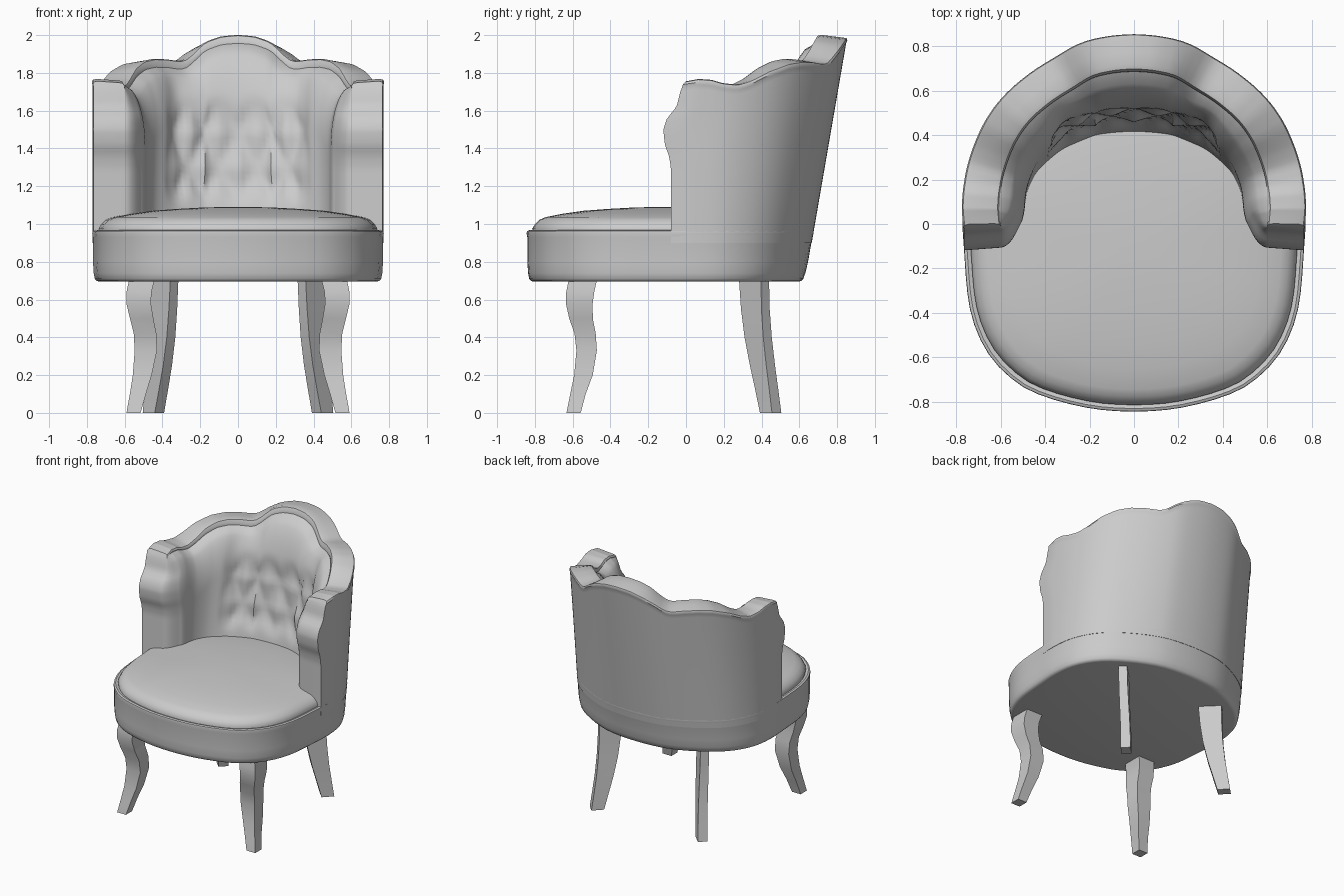
import bpy, bmesh, math
from mathutils import Vector

if "Cube" in bpy.data.objects:
    bpy.data.objects.remove(bpy.data.objects["Cube"])

# ---------- helpers ----------
def lerp_table(tab, x):
    if x <= tab[0][0]:
        return tab[0][1]
    for (a, fa), (b, fb) in zip(tab, tab[1:]):
        if x <= b:
            return fa + (fb - fa) * (x - a) / (b - a)
    return tab[-1][1]

def clamp(v):
    return max(0.0, min(1.0, v))

def make_object(name, verts, faces, angle=40):
    me = bpy.data.meshes.new(name)
    me.from_pydata(verts, [], faces)
    bm = bmesh.new()
    bm.from_mesh(me)
    bmesh.ops.recalc_face_normals(bm, faces=bm.faces)
    bm.to_mesh(me)
    bm.free()
    ob = bpy.data.objects.new(name, me)
    bpy.context.collection.objects.link(ob)
    bpy.ops.object.select_all(action='DESELECT')
    ob.select_set(True)
    bpy.context.view_layer.objects.active = ob
    bpy.ops.object.shade_smooth_by_angle(angle=math.radians(angle))
    return ob

def loft(name, rings, angle=40):
    """Closed rings joined by quads and capped at both ends."""
    n = len(rings[0])
    verts = [p for r in rings for p in r]
    faces = [(i*n + j, i*n + (j+1) % n, (i+1)*n + (j+1) % n, (i+1)*n + j)
             for i in range(len(rings) - 1) for j in range(n)]
    faces += [tuple(range(n)), tuple(range(len(verts) - n, len(verts)))]
    return make_object(name, verts, faces, angle)

# ---------- plan outline, right half from back centre to front centre ----------
HALF = [(-.2, .83), (0, .85), (.2, .83), (.33, .78), (.47, .69), (.6, .57), (.69, .43),
        (.75, .25), (.768, .05), (.762, -.1), (.735, -.38), (.66, -.57), (.54, -.7),
        (.41, -.77), (.2, -.825), (0, -.84), (-.2, -.825)]
dense = []
for i in range(1, len(HALF) - 2):
    a, b, c, d = (Vector(p) for p in HALF[i-1:i+3])
    for k in range(8):
        t = k / 8
        dense.append(0.5 * (2*b + (c - a)*t + (2*a - 5*b + 4*c - d)*t*t + (3*b - a - 3*c + d)*t**3))
dense.append(Vector(HALF[-2]))
arc = [0.0]
for p, q in zip(dense, dense[1:]):
    arc.append(arc[-1] + (q - p).length)
TOTAL = arc[-1]
XT = [(s, p.x) for s, p in zip(arc, dense)]
YT = [(s, p.y) for s, p in zip(arc, dense)]
END = next(s for s, y in YT if y <= -.095)      # arm front ends

def plan(s, z):
    """Outline point at signed arc length s; the back leans outward with height."""
    y = lerp_table(YT, abs(s))
    if y > 0:
        y *= 1 - .26 * (1.98 - z) / 1.28
    return Vector((math.copysign(lerp_table(XT, abs(s)), s), y))

def inset(s, z, d):
    e = .02
    t = (plan(s + e, z) - plan(s - e, z)).normalized() if abs(s) < TOTAL - e else Vector((-1, 0))
    return plan(s, z) - Vector((-t.y, t.x)) * d

# ---------- seat base ----------
N = 72
ss = [TOTAL * (2*i/N - 1) for i in range(N)]
rings = []
for z, d in [(.695, .035), (.698, .02), (.71, .01), (.74, .004), (.8, 0), (.93, 0),
             (.95, -.004), (.962, -.002), (.967, .01), (.96, .03)]:
    rings.append([(*inset(s, z, d), z) for s in ss])
loft("seat_base", rings)

# ---------- domed seat cushion ----------
rings = []
for k, z in [(.96, .94), (.965, .975), (.945, 1.0), (.915, 1.022), (.87, 1.036), (.75, 1.054),
             (.6, 1.07), (.42, 1.08), (.25, 1.087), (.1, 1.09)]:
    rings.append([(p.x*k, (p.y + .1)*k - .1, z) for p in (plan(s, .96) for s in ss)])
loft("seat_cushion", rings)

# ---------- scalloped, padded backrest ----------
RIM = [(0, 1.987), (.1, 1.98), (.2, 1.951), (.28, 1.91), (.35, 1.862), (.38, 1.85), (.42, 1.85),
       (.5, 1.858), (.6, 1.86), (.7, 1.848), (.82, 1.81), (.92, 1.762), (1.0, 1.738),
       (1.08, 1.745), (1.18, 1.763), (1.3, 1.768), (1.4, 1.755)]
FRONT = [(.9, -.08), (1.3, -.08), (1.36, -.09), (1.42, -.112), (1.5, -.12), (1.56, -.1),
         (1.62, -.05), (1.7, -.03), (1.74, -.015), (1.77, .01)]
Z0, ROWS, COLS = .9, 34, 120

def shell_point(s, z, d):
    p = inset(s, z, d)
    w = clamp((abs(s) - END + .3) / .3)
    return (p.x, p.y + (lerp_table(FRONT, z) + .1) * w, z)

def padding(s, t, h):
    """Extra inward thickness of the tufted inner pad."""
    a = clamp((END - abs(s)) / .22)
    b = clamp((1 - t) * (h - Z0) / .32)
    puff = math.sqrt(1 - (1 - a)**2) * math.sqrt(1 - (1 - b)**2)
    valley = 1 - .3 * math.exp(-((abs(s) - .5) / .09)**2) * t
    z = Z0 + t * (h - Z0)
    zone = clamp((.62 - abs(s)) / .15) * clamp((z - 1.1) / .1) * clamp((1.68 - z) / .15)
    u, v = s / .26, (z - 1.12) / .36
    tri = lambda q: abs((q % 1) - .5) * 2
    tuft = max(tri(u + v), tri(u - v))
    return .115 * puff * valley - .035 * zone * tuft

columns = []
for i in range(COLS + 1):
    s = END * math.sin(math.pi / 2 * (2*i/COLS - 1))
    h = lerp_table(RIM, abs(s)) - .03
    lift = .022 * clamp((1.1 - abs(s)) / .3)
    levels = [j / ROWS for j in range(ROWS + 1)]
    col = [shell_point(s, Z0 + (h - Z0)*t, -.002) for t in levels]
    for d, dz in [(-.006, .012), (0, .026), (.02, .03), (.08, .026 + lift*.5),
                  (.135, .022 + lift), (.155, .018 + lift), (.162, .005 + lift*.5)]:
        col.append(shell_point(s, h + dz, d))
    col += [shell_point(s, Z0 + (h - Z0)*t, .16 + padding(s, t, h)) for t in reversed(levels)]
    columns.append(col)
n = len(columns[0])
verts = [p for c in columns for p in c]
faces = [(i*n + j, i*n + (j+1) % n, (i+1)*n + (j+1) % n, (i+1)*n + j)
         for i in range(COLS) for j in range(n)]
for o in (0, COLS * n):                         # flat arm fronts
    faces += [(o + j, o + j + 1, o + n - 2 - j, o + n - 1 - j) for j in range(ROWS)]
    faces.append(tuple(o + j for j in range(ROWS, n - ROWS)))
make_object("backrest", verts, faces, 45)

# ---------- legs ----------
def leg(name, sections, side, turn=0):
    """sections: (z, centre x, centre y, width, depth), turned about z."""
    c, s = math.cos(turn), math.sin(turn)
    rings = []
    for z, cx, cy, w, d in sections:
        ring = []
        for a, b in ((-1, -1), (1, -1), (1, 1), (-1, 1)):
            px, py = a*w/2, b*d/2
            ring.append((side * (cx + px*c - py*s), cy + px*s + py*c, z))
        rings.append(ring)
    loft(name, rings, 30)

FRONT_LEG = [(0, .553, -.595, .075, .075), (.1, .53, -.572, .085, .082), (.2, .507, -.543, .1, .098),
             (.33, .488, -.526, .118, .108), (.42, .492, -.534, .12, .112), (.5, .51, -.556, .124, .125),
             (.58, .526, -.565, .13, .142), (.64, .524, -.56, .132, .148), (.71, .508, -.545, .135, .15)]
BACK_LEG = [(0, .448, .448, .09, .07), (.12, .432, .428, .105, .068), (.25, .416, .405, .122, .066),
            (.4, .404, .382, .14, .064), (.55, .398, .367, .153, .062), (.71, .395, .36, .165, .06)]
for side, label in ((1, "right"), (-1, "left")):
    leg("front_leg_" + label, FRONT_LEG, side)
    leg("back_leg_" + label, BACK_LEG, side, math.radians(45))
